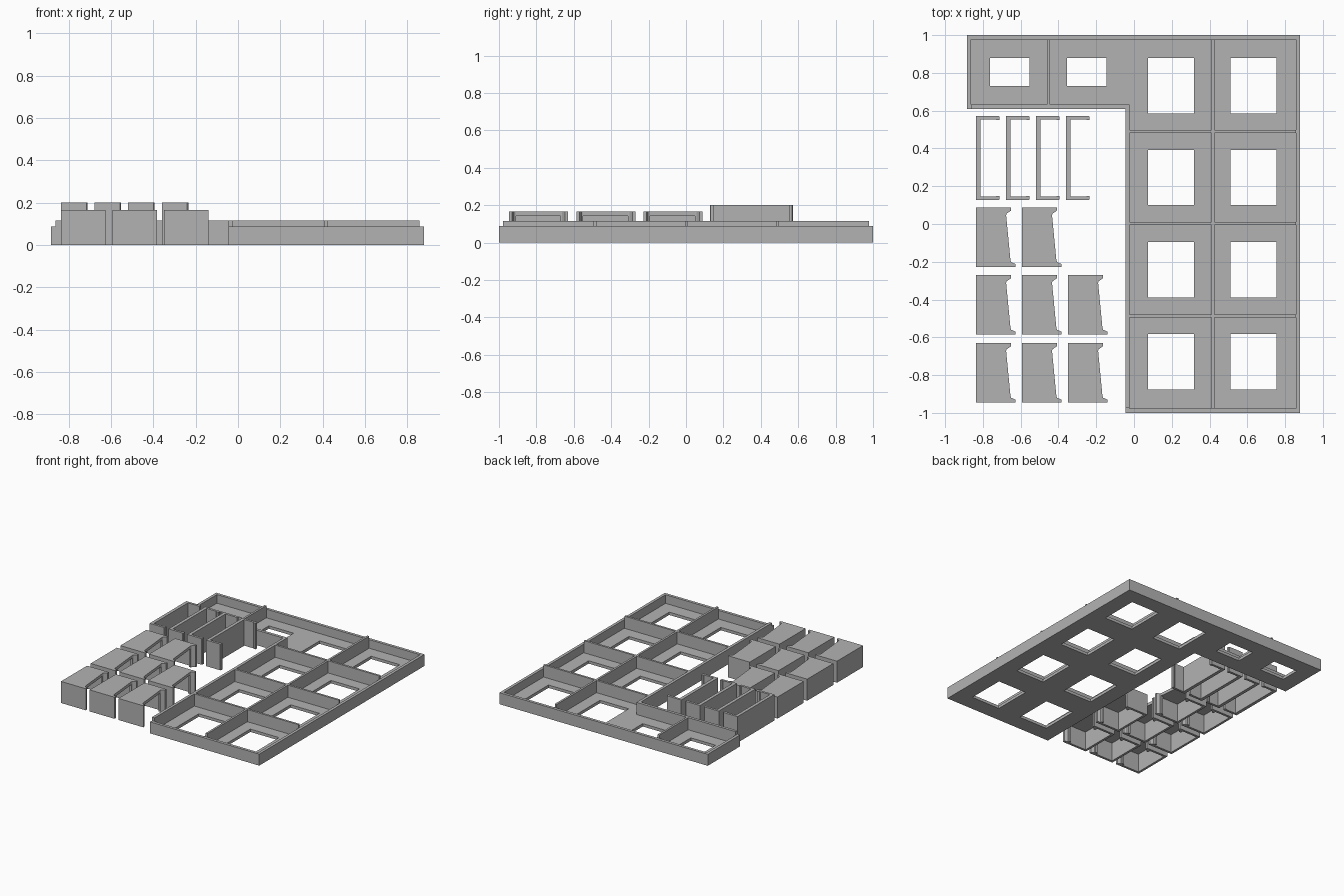
import bpy
import bmesh

if "Cube" in bpy.data.objects:
    bpy.data.objects.remove(bpy.data.objects["Cube"])

# Single plain grey finish
grey = bpy.data.materials.new("plain grey")
grey.use_nodes = True
colour = (0.45, 0.45, 0.45, 1)
grey.diffuse_color = colour
grey.node_tree.nodes["Principled BSDF"].inputs["Base Color"].default_value = colour


def prism(name, outline, z0, z1):
    """Extrude a flat outline from z0 up to z1."""
    bm = bmesh.new()
    face = bm.faces.new([bm.verts.new((x, y, z0)) for x, y in outline])
    top = bmesh.ops.extrude_face_region(bm, geom=[face])["geom"]
    moved = [v for v in top if isinstance(v, bmesh.types.BMVert)]
    bmesh.ops.translate(bm, verts=moved, vec=(0, 0, z1 - z0))
    bmesh.ops.recalc_face_normals(bm, faces=bm.faces)
    mesh = bpy.data.meshes.new(name)
    bm.to_mesh(mesh)
    bm.free()
    mesh.materials.append(grey)
    obj = bpy.data.objects.new(name, mesh)
    bpy.context.scene.collection.objects.link(obj)
    return obj


def box(name, x0, x1, y0, y1, z0, z1):
    return prism(name, [(x0, y0), (x1, y0), (x1, y1), (x0, y1)], z0, z1)


def cut(target, cutter):
    """Subtract the cutter, then discard it."""
    cutter.hide_render = True
    mod = target.modifiers.new("cut", "BOOLEAN")
    mod.operation = "DIFFERENCE"
    mod.solver = "EXACT"
    mod.object = cutter
    bpy.context.view_layer.objects.active = target
    bpy.ops.object.modifier_apply(modifier=mod.name)
    bpy.data.objects.remove(cutter)


def l_shape(inset):
    """Outline of the tray, moved inward by the inset."""
    i = inset
    return [(-0.045 + i, -1 + i), (0.88 - i, -1 + i), (0.88 - i, 1 - i),
            (-0.885 + i, 1 - i), (-0.885 + i, 0.61 + i), (-0.045 + i, 0.61 + i)]


WALL = 0.022
RIM, TALL = 0.088, 0.115

# Tray floor with windows
floor = prism("tray_floor", l_shape(0), 0, WALL)
windows = [(x, x + 0.243, y, y + 0.293)
           for x in (0.075, 0.512) for y in (-0.875, -0.388, 0.1, 0.586)]
windows += [(x, x + 0.21, 0.73, 0.88) for x in (-0.762, -0.355)]
for x0, x1, y0, y1 in windows:
    cut(floor, box("window_cutter", x0, x1, y0, y1, -0.1, 0.1))

# Outer rim
rim = prism("tray_rim", l_shape(0), WALL, RIM)
cut(rim, prism("rim_cutter", l_shape(WALL), -0.1, 0.2))

# Raised walls along the inner corner of the tray
box("raised_long_wall", -0.045, -0.045 + WALL, -0.975, 0.61 + WALL, WALL, TALL)
box("raised_short_wall", -0.863, -0.045, 0.61, 0.61 + WALL, WALL, TALL)

# Dividers
box("long_divider", 0.41, 0.426, -0.978, 0.978, WALL, TALL)
box("end_divider", -0.461, -0.445, 0.632, 0.978, WALL, TALL)
for y in (-0.487, 0.003, 0.49):
    box("cross_divider", -0.023, 0.858, y - 0.008, y + 0.008, WALL, TALL)

# Tall open clips: a back wall and two arms with softened tips
for x in (-0.837, -0.678, -0.519, -0.36):
    lo, hi, end = 0.127, 0.572, x + 0.125
    wall = x + 0.025
    prism("open_clip", [
        (x, lo), (end - 0.005, lo), (end, lo + 0.005), (end, lo + WALL),
        (end - 0.015, lo + WALL), (end - 0.02, lo + 0.018), (wall, lo + 0.018),
        (wall, hi - 0.018), (end - 0.02, hi - 0.018), (end - 0.015, hi - WALL),
        (end, hi - WALL), (end, hi - 0.005), (end - 0.005, hi), (x, hi)], 0, 0.2)


def holder(x, y):
    """Roofed holder, open beneath and on its slanted side."""
    h = 0.315
    near_lip = [(0.21, 0), (0.21, 0.016), (0.187, 0.026), (0.183, 0.036)]
    far_lip = [(0.16, h - 0.04), (0.163, h - 0.032), (0.186, h - 0.016), (0.186, h)]
    at = lambda pts: [(x + px, y + py) for px, py in pts]
    prism("holder_roof", at([(0, 0)] + near_lip + far_lip + [(0, h)]), 0.165 - WALL, 0.165)
    t = 0.018
    inner = [(0.165, 0.036), (0.17, t), (t, t), (t, h - t), (0.145, h - t), (0.145, h - 0.04)]
    prism("holder_walls", at([(0, 0)] + near_lip + inner + far_lip + [(0, h)]), 0, 0.165 - WALL)


# Holders in three rows, the last row short
for y, columns in ((-0.946, 3), (-0.586, 3), (-0.228, 2)):
    for x in (-0.837, -0.594, -0.35)[:columns]:
        holder(x, y)
